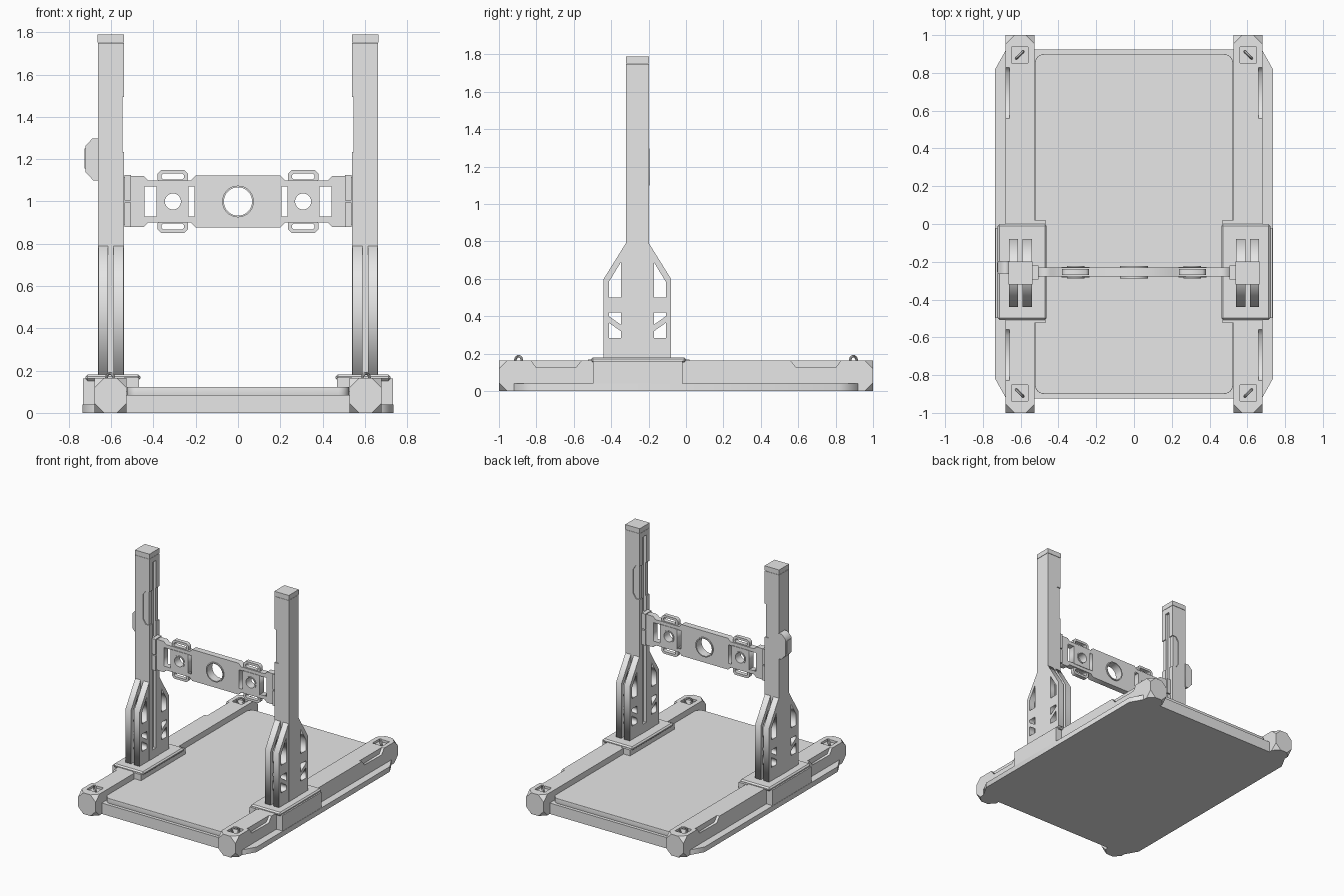
import bpy, bmesh, math
from mathutils import Matrix, Vector

if "Cube" in bpy.data.objects:
    bpy.data.objects.remove(bpy.data.objects["Cube"])

grey = bpy.data.materials.new("plain_grey")
grey.diffuse_color = (0.8, 0.8, 0.8, 1)
grey.use_nodes = True
grey.node_tree.nodes["Principled BSDF"].inputs["Base Color"].default_value = grey.diffuse_color
CY = -0.26    # y centre of the uprights
ZB = 1.0      # z centre of the crossbar


def add(name, bm, mirror=False, cutters=()):
    bmesh.ops.recalc_face_normals(bm, faces=bm.faces)
    me = bpy.data.meshes.new(name)
    bm.to_mesh(me)
    bm.free()
    me.materials.append(grey)
    ob = bpy.data.objects.new(name, me)
    bpy.context.collection.objects.link(ob)
    for c in cutters:
        c.hide_render = True
        c.display_type = 'WIRE'
        m = ob.modifiers.new("cut", 'BOOLEAN')
        m.operation, m.solver, m.object = 'DIFFERENCE', 'EXACT', c
    if mirror:
        ob.modifiers.new("mirror", 'MIRROR').use_mirror_merge = False
    return ob


def box(name, x, y, z, mirror=False, corner=0, edge=0, cutters=()):
    bm = bmesh.new()
    bmesh.ops.create_cube(bm, size=1)
    for v in bm.verts:
        v.co = [r[0] + (r[1] - r[0]) * (c + 0.5) for r, c in zip((x, y, z), v.co)]
    if corner:
        bmesh.ops.bevel(bm, geom=bm.verts[:], offset=corner, segments=1, affect='VERTICES')
    if edge:
        bmesh.ops.bevel(bm, geom=bm.edges[:], offset=edge, segments=1, affect='EDGES')
    return add(name, bm, mirror, cutters)


def plate(name, loops, axis, a, b, mirror=False):
    """Outline with holes, extruded along an axis from a to b."""
    cu = bpy.data.curves.new(name, 'CURVE')
    cu.dimensions, cu.fill_mode, cu.extrude = '2D', 'BOTH', abs(b - a) / 2
    for pts in loops:
        s = cu.splines.new('POLY')
        s.points.add(len(pts) - 1)
        for p, q in zip(s.points, pts):
            p.co = (q[0], q[1], 0, 1)
        s.use_cyclic_u = True
    tmp = bpy.data.objects.new("tmp", cu)
    bpy.context.collection.objects.link(tmp)
    me = bpy.data.meshes.new_from_object(tmp.evaluated_get(bpy.context.evaluated_depsgraph_get()))
    bpy.data.objects.remove(tmp)
    bm = bmesh.new()
    bm.from_mesh(me)
    bpy.data.meshes.remove(me)
    bmesh.ops.remove_doubles(bm, verts=bm.verts, dist=1e-5)
    c = (a + b) / 2
    for v in bm.verts:
        u, w, t = v.co
        v.co = {'x': (c + t, u, w), 'y': (u, c - t, w), 'z': (u, w, c + t)}[axis]
    return add(name, bm, mirror)


def circle(x, z, r, n=32):
    return [(x + r * math.cos(2 * math.pi * i / n), z + r * math.sin(2 * math.pi * i / n)) for i in range(n)]


def rect(x0, x1, z0, z1, ch=0):
    if not ch:
        return [(x0, z0), (x1, z0), (x1, z1), (x0, z1)]
    return [(x0 + ch, z0), (x1 - ch, z0), (x1, z0 + ch), (x1, z1 - ch),
            (x1 - ch, z1), (x0 + ch, z1), (x0, z1 - ch), (x0, z0 + ch)]


def smooth(ob):
    bpy.ops.object.select_all(action='DESELECT')
    ob.select_set(True)
    bpy.context.view_layer.objects.active = ob
    bpy.ops.object.shade_smooth_by_angle(angle=math.radians(35))


# Bed: flat base with a rounded, softly edged platform on top
box("bed_base", (-0.54, 0.54), (-0.925, 0.925), (0, 0.085))
R, outline = 0.05, []
for k, (sx, sy) in enumerate([(1, 1), (-1, 1), (-1, -1), (1, -1)]):
    for i in range(7):
        t = math.radians(90 * k + 15 * i)
        outline.append((sx * (0.525 - R) + R * math.cos(t), sy * (0.9 - R) + R * math.sin(t)))
bed = plate("bed_platform", [outline], 'z', 0.08, 0.122)
bev = bed.modifiers.new("soft_edge", 'BEVEL')
bev.width, bev.segments, bev.angle_limit = 0.014, 3, math.radians(40)

# Side rails with corner cuts, outer grip notches and recessed ring mounts
cuts = []
for s in (-1, 1):
    cuts.append(plate("notch_cutter", [[(s * 0.84, 0.18), (s * 0.80, 0.125), (s * 0.59, 0.125), (s * 0.545, 0.18)]],
                      'x', 0.658, 0.70))
    cuts.append(box("recess_cutter", (0.562, 0.648), (s * 0.895 - 0.043, s * 0.895 + 0.043), (0.147, 0.2)))
box("side_rail", (0.527, 0.679), (-1, 1), (0, 0.165), True, corner=0.046, cutters=cuts)
plate("rail_skirt", [[(0.6, -0.92), (0.679, -0.92), (0.735, -0.82), (0.735, 0.82), (0.679, 0.92), (0.6, 0.92)]],
      'z', 0, 0.04, True)

# Lifting rings at the rail ends
for s in (-1, 1):
    bm = bmesh.new()
    d, N, M = Vector((-1, s, 0)).normalized(), 20, 8
    up, n = Vector((0, 0, 1)), Vector((s, 1, 0)).normalized()
    grid = []
    for i in range(N):
        a = 2 * math.pi * i / N
        e = d * math.cos(a) + up * math.sin(a)
        row = []
        for j in range(M):
            b = 2 * math.pi * j / M
            row.append(bm.verts.new(Vector((0.605, s * 0.895, 0.162)) + e * (0.025 + 0.007 * math.cos(b))
                                    + n * 0.007 * math.sin(b)))
        grid.append(row)
    for i in range(N):
        for j in range(M):
            k, l = (i + 1) % N, (j + 1) % M
            bm.faces.new((grid[i][j], grid[k][j], grid[k][l], grid[i][l]))
    smooth(add("lifting_ring", bm, True))

# Saddles that carry the uprights
box("saddle_body", (0.47, 0.733), (-0.497, -0.02), (0.04, 0.162), True)
box("saddle_lid", (0.462, 0.722), (-0.508, 0.0), (0.152, 0.181), True, edge=0.01)
box("saddle_inner_collar", (0.468, 0.54), (-0.525, 0.02), (0.1, 0.168), True)

# Uprights with inner groove and a shallow panel around the inner corners
panel = [(0.53, 1.235), (0.557, 1.235), (0.595, 1.265), (0.595, 1.46), (0.575, 1.495), (0.53, 1.495)]
panel = [(x if x < 0.54 else 1.135 - x, z) for x, z in panel]
panel = [(0.53, 1.235), (0.572, 1.235), (0.595, 1.27), (0.595, 1.46), (0.572, 1.495), (0.53, 1.495)]
cuts = [box("groove_cutter", (0.5, 0.562), (CY - 0.022, CY + 0.022), (0.25, 1.71)),
        box("inner_panel_cutter", (0.5, 0.546), (CY - 0.1, CY + 0.1), (1.235, 1.495)),
        plate("front_panel_cutter", [panel], 'y', CY - 0.1, CY - 0.054),
        plate("back_panel_cutter", [panel], 'y', CY + 0.054, CY + 0.1)]
box("upright", (0.539, 0.663), (CY - 0.061, CY + 0.061), (0.17, 1.75), True, cutters=cuts)
box("upright_cap", (0.5385, 0.6635), (CY - 0.0615, CY + 0.0615), (1.752, 1.79), True)

# Gussets: paired plates with openings in front of and behind each upright
wing = [[(0.055, 0.17), (0.18, 0.17), (0.18, 0.6), (0.062, 0.79), (0.055, 0.79)],
        [(0.088, 0.5), (0.152, 0.5), (0.152, 0.585), (0.088, 0.69)],
        [(0.088, 0.355), (0.152, 0.4), (0.152, 0.42), (0.088, 0.42)],
        [(0.088, 0.285), (0.152, 0.285), (0.152, 0.365), (0.088, 0.32)]]
for side, s in (("front", -1), ("back", 1)):
    loops = [[(CY + s * d, z) for d, z in lp] for lp in wing]
    for x0, x1 in ((0.541, 0.59), (0.614, 0.661)):
        plate(side + "_gusset", loops, 'x', x0, x1, True)

# Crossbar frame with centre bore and two windows
BY = -0.255
q = [(0.2, 0.122), (0.222, 0.1), (0.425, 0.1), (0.445, 0.12), (0.51, 0.12)]
top = [(-x, z) for x, z in reversed(q)] + q
frame = [(x, ZB + z) for x, z in top] + [(x, ZB - z) for x, z in reversed(top)]
plate("crossbar_frame", [frame, circle(0, ZB, 0.07), rect(0.205, 0.443, ZB - 0.072, ZB + 0.072),
                         rect(-0.443, -0.205, ZB - 0.072, ZB + 0.072)], 'y', BY - 0.024, BY + 0.024)
smooth(plate("centre_bore_ring", [circle(0, ZB, 0.075), circle(0, ZB, 0.067)], 'y', BY - 0.033, BY + 0.033))

# Small carriages in the windows, with bore rings and grab handles
plate("carriage", [rect(0.235, 0.385, ZB - 0.076, ZB + 0.076), circle(0.308, ZB, 0.042)],
      'y', BY - 0.028, BY + 0.028, True)
smooth(plate("carriage_bore_ring", [circle(0.308, ZB, 0.047), circle(0.308, ZB, 0.038)],
             'y', BY - 0.033, BY + 0.033, True))
for s in (-1, 1):
    z0, z1 = sorted((ZB + s * 0.085, ZB + s * 0.15))
    h0, h1 = sorted((ZB + s * 0.104, ZB + s * 0.132))
    plate("grab_handle", [rect(0.237, 0.38, z0, z1, 0.018), rect(0.256, 0.361, h0, h1, 0.008)],
          'y', BY - 0.016, BY + 0.016, True)

# Sliding brackets joining crossbar and uprights, split at mid height
for z0, z1 in ((0.88, 0.996), (1.004, 1.125)):
    box("slide_bracket", (0.505, 0.537), (CY - 0.035, CY + 0.04), (z0, z1), True)
box("slide_tongue", (0.5, 0.565), (CY - 0.02, CY + 0.02), (0.89, 1.115), True)

# Control box on the outside of the left upright
ctrl = [(-0.66, 1.297), (-0.69, 1.297), (-0.722, 1.262), (-0.722, 1.14), (-0.685, 1.1), (-0.66, 1.1)]
plate("control_box", [ctrl], 'y', -0.265, -0.195)
box("control_box_panel", (-0.726, -0.715), (-0.255, -0.205), (1.155, 1.25))
